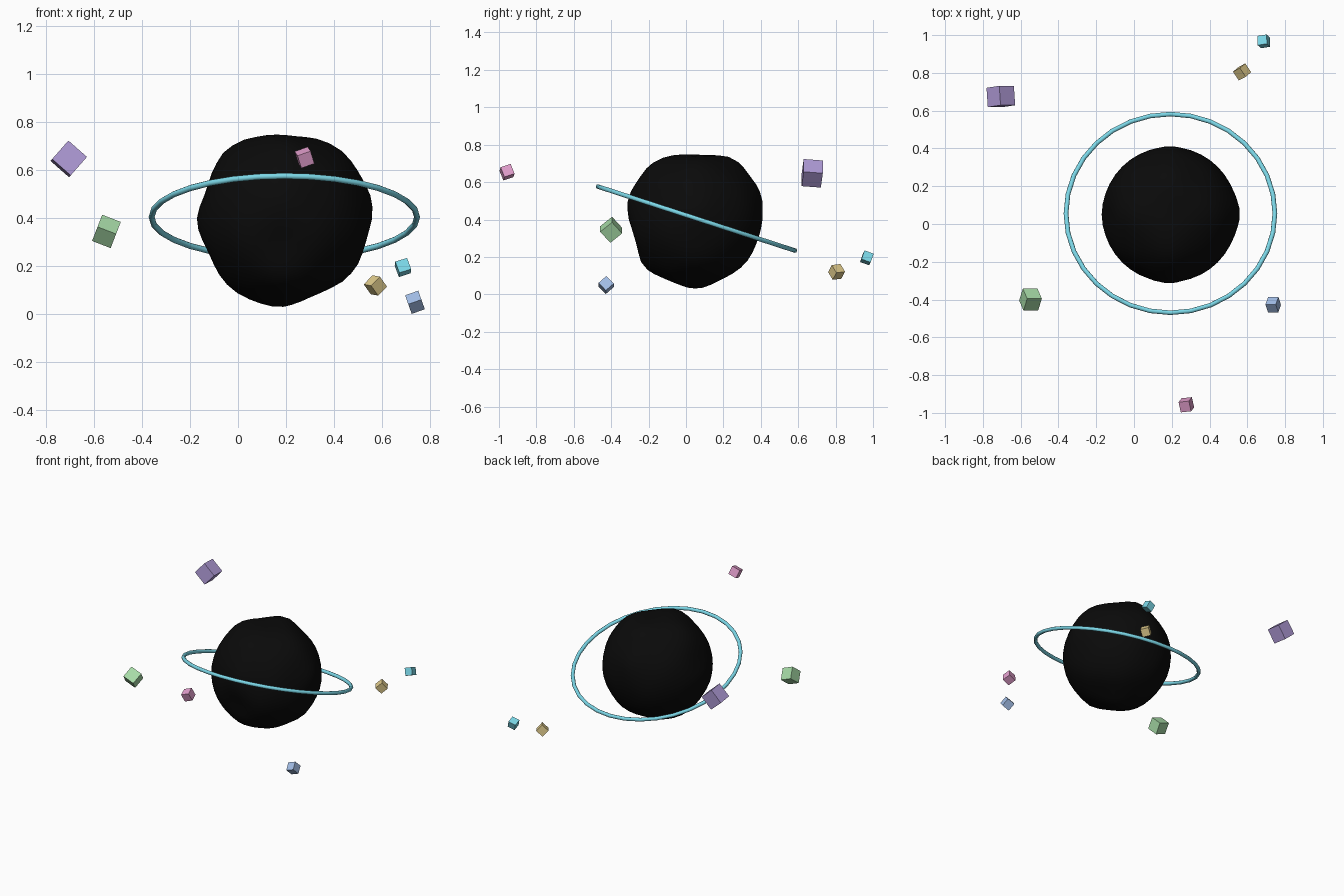
import bpy
import bmesh
import math
from mathutils import Vector, Matrix

if "Cube" in bpy.data.objects:
    bpy.data.objects.remove(bpy.data.objects["Cube"])


def material(name, rgb):
    """Flat material from 0-255 display values."""
    lin = [((c / 255 + 0.055) / 1.055) ** 2.4 if c > 10 else c / 255 / 12.92 for c in rgb]
    m = bpy.data.materials.new(name)
    m.diffuse_color = (*lin, 1)
    m.use_nodes = True
    m.node_tree.nodes["Principled BSDF"].inputs["Base Color"].default_value = m.diffuse_color
    return m


BLACK = material("near_black", (10, 10, 10))
CYAN = material("pale_cyan", (124, 216, 232))
PURPLE = material("soft_purple", (177, 156, 217))
PINK = material("soft_pink", (226, 158, 204))
GREEN = material("soft_green", (168, 220, 168))
BLUE = material("soft_blue", (168, 196, 238))
TAN = material("sand", (224, 203, 140))


def finish(name, bm, mat):
    mesh = bpy.data.meshes.new(name)
    bm.to_mesh(mesh)
    bm.free()
    mesh.materials.append(mat)
    obj = bpy.data.objects.new(name, mesh)
    bpy.context.collection.objects.link(obj)
    return obj


# Lumpy dark planet: sphere pushed by soft bumps and dents (axis, angle, height)
CENTRE = Vector((0.19, 0.05, 0.40))
BUMPS = [
    ("x", 130, 0.012), ("x", 45, 0.012), ("x", 8, 0.014), ("x", -35, 0.008),
    ("x", -93, 0.010), ("x", -122, 0.012), ("x", 82, -0.012), ("x", 163, -0.020),
    ("x", 205, -0.014), ("x", -68, -0.010), ("x", 181, 0.010),
    ("y", 55, 0.024), ("y", 25, 0.018), ("y", 130, 0.022), ("y", 160, 0.014),
    ("y", -137, 0.016), ("y", -162, -0.020), ("y", -25, -0.006), ("y", -70, -0.008),
]


def planet_radius(d):
    r = 0.358
    for axis, deg, height in BUMPS:
        c, s = math.cos(math.radians(deg)), math.sin(math.radians(deg))
        b = Vector((c, 0, s)) if axis == "x" else Vector((0, c, s))
        r += height * math.exp(-(d - b).length_squared / 0.07)
    # gentle waviness over the rest of the surface
    r += 0.005 * math.sin(6 * d.x + 2) * math.sin(6 * d.y + 1) * math.sin(5 * d.z)
    return r


bm = bmesh.new()
bmesh.ops.create_icosphere(bm, subdivisions=4, radius=1)
for v in bm.verts:
    d = v.co.normalized()
    v.co = CENTRE + d * planet_radius(d)
for f in bm.faces:
    f.smooth = True
finish("planet", bm, BLACK)

# Thin tilted ring
bpy.ops.mesh.primitive_torus_add(
    major_segments=32, minor_segments=10, major_radius=0.553, minor_radius=0.0125,
    location=(0.193, 0.056, 0.405), rotation=(math.radians(-18), 0, 0))
ring = bpy.context.object
ring.name = "planet_ring"
ring.data.materials.append(CYAN)
bpy.ops.object.shade_smooth_by_angle(angle=math.radians(60))


# Floating cubes, each turned by two edge directions
def cube(name, mat, centre, size, edge_a, edge_b):
    a = Vector(edge_a).normalized()
    b = Vector(edge_b)
    b = (b - a * b.dot(a)).normalized()
    turn = Matrix((a, b, a.cross(b))).transposed().to_4x4()
    bm = bmesh.new()
    bmesh.ops.create_cube(bm, size=size, matrix=Matrix.Translation(centre) @ turn)
    finish(name, bm, mat)


cube("purple_cube", PURPLE, (-0.705, 0.675, 0.647), 0.103, (0.75, 0, -0.66), (0.02, 0.98, -0.15))
cube("green_cube", GREEN, (-0.548, -0.40, 0.345), 0.083, (0.93, 0, -0.36), (-0.2, -0.74, -0.6))
cube("blue_cube", BLUE, (0.737, -0.427, 0.050), 0.058, (0.93, 0, 0.33), (0.2, -0.73, -0.65))
cube("sand_cube", TAN, (0.572, 0.805, 0.120), 0.056, (0.65, 0.35, 0.67), (0.55, -0.82, -0.1))
cube("cyan_cube", CYAN, (0.687, 0.967, 0.195), 0.052, (0.93, 0.15, 0.3), (0.27, -0.3, -0.87))
cube("pink_cube", PINK, (0.277, -0.957, 0.653), 0.058, (0.93, 0.1, 0.33), (0.25, 0.35, -0.88))
